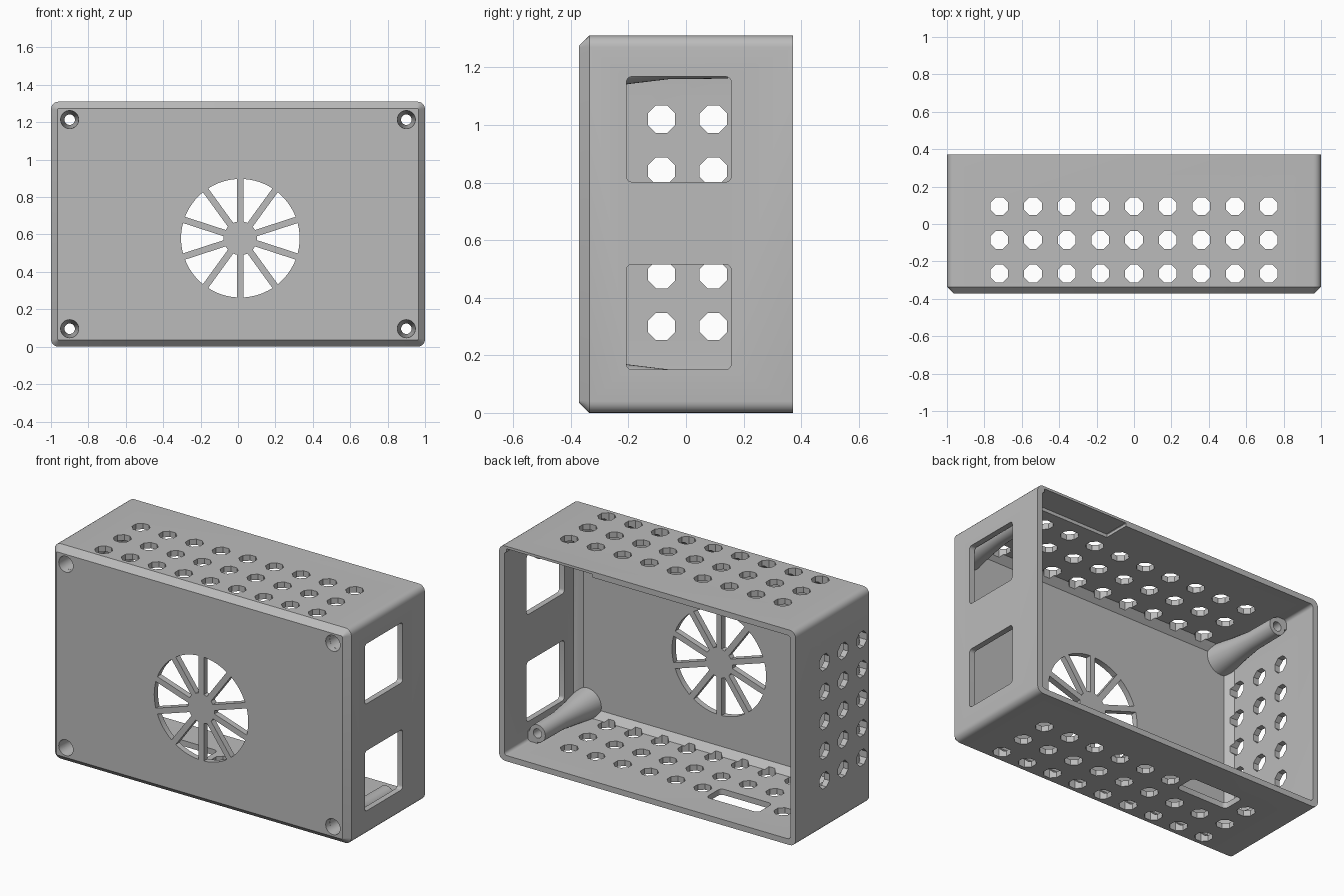
import bpy, bmesh
from math import sin, cos, asin, pi, radians

if "Cube" in bpy.data.objects:
    bpy.data.objects.remove(bpy.data.objects["Cube"])

H, D, MID = 1.31, 0.372, 0.655     # height, half depth, middle height
PLACE = {"X": lambda u, v, h: (h, u, v),
         "Y": lambda u, v, h: (u, h, v),
         "Z": lambda u, v, h: (u, v, h)}

grey = bpy.data.materials.new("plain grey")
grey.use_nodes = True
grey.diffuse_color = (0.5, 0.5, 0.5, 1)
grey.node_tree.nodes["Principled BSDF"].inputs["Base Color"].default_value = (0.5, 0.5, 0.5, 1)


def loft(bm, axis, sections):
    """Closed solid through (height, outline) sections along an axis."""
    rings = [[bm.verts.new(PLACE[axis](u, v, h)) for u, v in pts] for h, pts in sections]
    for a, b in zip(rings, rings[1:]):
        for i in range(len(a)):
            j = (i + 1) % len(a)
            bm.faces.new((a[i], a[j], b[j], b[i]))
    bm.faces.new(rings[0])
    bm.faces.new(rings[-1])


def prism(bm, axis, lo, hi, pts):
    loft(bm, axis, [(lo, pts), (hi, pts)])


def circle(cu, cv, r, n, turn=0.0):
    return [(cu + r * cos(turn + 2 * pi * i / n), cv + r * sin(turn + 2 * pi * i / n))
            for i in range(n)]


def rounded(cu, cv, hu, hv, r, seg=5):
    pts = []
    for q, (su, sv) in enumerate([(1, 1), (-1, 1), (-1, -1), (1, -1)]):
        for i in range(seg + 1):
            a = (q + i / seg) * pi / 2
            pts.append((cu + su * (hu - r) + r * cos(a), cv + sv * (hv - r) + r * sin(a)))
    return pts


def make(name, bm):
    bmesh.ops.recalc_face_normals(bm, faces=bm.faces)
    me = bpy.data.meshes.new(name)
    bm.to_mesh(me)
    bm.free()
    ob = bpy.data.objects.new(name, me)
    bpy.context.collection.objects.link(ob)
    me.materials.append(grey)
    return ob


def cut(ob, bm):
    cutter = make("cutter", bm)
    cutter.hide_render = True
    mod = ob.modifiers.new("cut", "BOOLEAN")
    mod.operation, mod.solver, mod.object = "DIFFERENCE", "EXACT", cutter
    select(ob)
    bpy.ops.object.modifier_apply(modifier=mod.name)
    bpy.data.objects.remove(cutter)


def select(ob):
    bpy.ops.object.select_all(action="DESELECT")
    ob.select_set(True)
    bpy.context.view_layer.objects.active = ob


def smooth(ob):
    select(ob)
    bpy.ops.object.shade_smooth_by_angle(angle=radians(30))


def screw_bore(bm, x, z):
    loft(bm, "Y", [(-0.4, circle(x, z, 0.05, 32)), (0.0, circle(x, z, 0.028, 32)),
                   (0.3, circle(x, z, 0.028, 32))])


# Case: chamfered front, rounded long edges
bm = bmesh.new()
c = 0.036
body = rounded(0, MID, 1, MID, 0.04)
loft(bm, "Y", [(-D, rounded(0, MID, 1 - c, MID - c, 0.006)), (-D + c, body), (D, body)])
case = make("case", bm)

# Hollow, open at the back, with a matching inner chamfer
bm = bmesh.new()
inner = rounded(0, MID, 0.965, MID - 0.035, 0.02)
loft(bm, "Y", [(-0.336, rounded(0, MID, 0.925, MID - 0.075, 0.006)), (-0.296, inner), (0.5, inner)])
cut(case, bm)

# Fan grille sectors
bm = bmesh.new()
for k in range(10):
    pts = []
    for r, way, n in ((0.317, 1, 7), (0.09, -1, 3)):
        half = pi / 10 - asin(0.0175 / r)
        for i in range(n):
            a = k * pi / 5 + way * half * (2 * i / (n - 1) - 1)
            pts.append((0.0125 + r * cos(a), 0.58 + r * sin(a)))
    prism(bm, "Y", -0.5, -0.25, pts)

# Vent holes in the top, bottom and right side
vent = lambda u, v: circle(u, v, 0.0514, 8, pi / 8)
columns = [-0.265, -0.085, 0.095]
for y in columns:
    for i in range(9):
        x = 0.18 * (i - 4)
        prism(bm, "Z", H - 0.1, H + 0.1, vent(x, y))
        if not (y > 0 and i in (1, 2)):
            prism(bm, "Z", -0.1, 0.1, vent(x, y))
    for i in range(5):
        prism(bm, "X", -1.1, -0.9, vent(y, 0.30 + 0.18 * i))

# Slot in the bottom and shallow recess in the ceiling
prism(bm, "Z", -0.1, 0.1, rounded(-0.44, 0.115, 0.175, 0.07, 0.025))
prism(bm, "Y", 0.21, 0.5, rounded(0.66, 1.27, 0.29, 0.025, 0.003, 1))

# Socket windows in the left side
for z in (0.333, 0.985):
    prism(bm, "X", 0.9, 1.1, rounded(-0.025, z, 0.182, 0.183, 0.02))
corners = [(sx, sz) for sx in (-1, 1) for sz in (-1, 1)]
for sx, sz in corners:
    screw_bore(bm, 0.9 * sx, MID + 0.559 * sz)
cut(case, bm)
smooth(case)

# Tapered screw posts, squared off towards the case corners
for sx, sz in corners:
    x, z = 0.9 * sx, MID + 0.559 * sz

    def outline(r):
        arc = [(min(r * cos(a), 0.079), min(r * sin(a), 0.079))
               for a in (pi / 2 + 1.5 * pi * i / 24 for i in range(25))]
        return [(x + sx * u, z + sz * v)
                for u, v in arc + [(0.078, 0), (0.078, 0.078), (0, 0.078)]]

    bm = bmesh.new()
    loft(bm, "Y", [(y, outline(r)) for y, r in
                   ((-0.335, 0.095), (-0.2, 0.072), (-0.06, 0.055), (0.145, 0.053))])
    name = ("upper" if sz > 0 else "lower") + ("_left" if sx > 0 else "_right") + "_screw_post"
    post = make(name, bm)
    bm = bmesh.new()
    screw_bore(bm, x, z)
    cut(post, bm)
    smooth(post)
